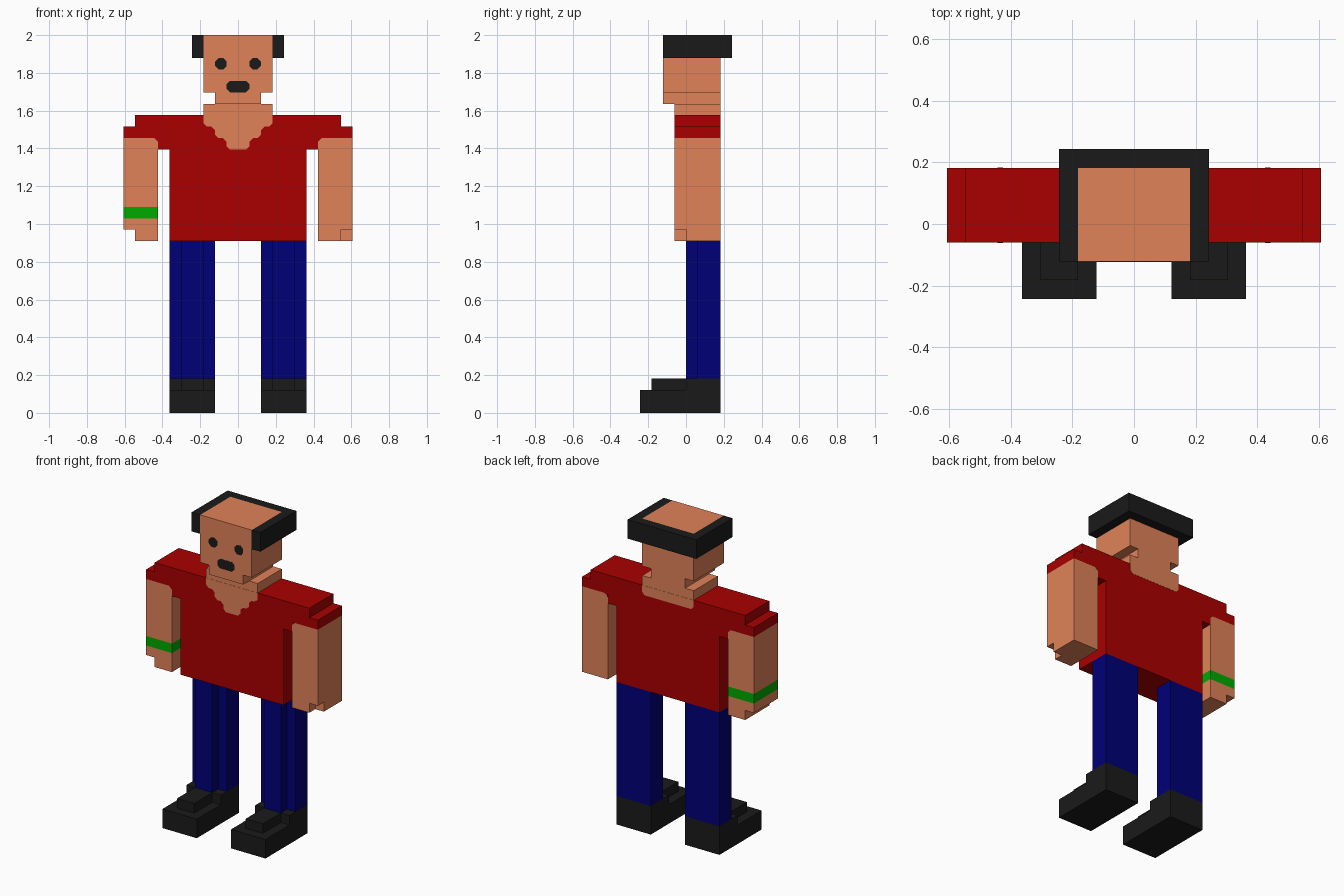
import bpy, bmesh

if "Cube" in bpy.data.objects:
    bpy.data.objects.remove(bpy.data.objects["Cube"], do_unlink=True)

U = 2 / 33          # one building block
THIN = 0.02         # plate thickness in blocks


def material(name, rgb):
    m = bpy.data.materials.new(name)
    m.use_nodes = True
    m.diffuse_color = (*rgb, 1)
    m.node_tree.nodes["Principled BSDF"].inputs["Base Color"].default_value = (*rgb, 1)
    return m


SKIN = material("skin", (0.745, 0.223, 0.098))
RED = material("shirt red", (0.402, 0.0, 0.0))
BLUE = material("trouser blue", (0.0, 0.0, 0.184))
DARK = material("charcoal", (0.0103, 0.0103, 0.0103))
GREEN = material("band green", (0.0, 0.402, 0.0))


def prism(name, mat, axis, outline, lo, hi):
    """Extrude a 2D outline (block units) from lo to hi along the named axis."""
    place = {"x": lambda a, b, t: (t, a, b),
             "y": lambda a, b, t: (a, t, b),
             "z": lambda a, b, t: (a, b, t)}[axis]
    bm = bmesh.new()
    ends = [[bm.verts.new([c * U for c in place(a, b, t)]) for a, b in outline]
            for t in (lo, hi)]
    n = len(outline)
    bm.faces.new(ends[0])
    bm.faces.new(ends[1])
    for i in range(n):
        j = (i + 1) % n
        bm.faces.new((ends[0][i], ends[0][j], ends[1][j], ends[1][i]))
    bmesh.ops.recalc_face_normals(bm, faces=bm.faces)
    me = bpy.data.meshes.new(name)
    bm.to_mesh(me)
    bm.free()
    me.materials.append(mat)
    ob = bpy.data.objects.new(name, me)
    bpy.context.collection.objects.link(ob)
    return ob


def box(name, mat, x0, x1, y0, y1, z0, z1):
    return prism(name, mat, "z", [(x0, y0), (x1, y0), (x1, y1), (x0, y1)], z0, z1)


def mirrored(half):
    """Close a right-half outline with its reflection across x = 0."""
    return half + [(-a, b) for a, b in reversed(half)]


def flip(points, s):
    return [(s * a, b) for a, b in points]


def chamfered(x0, x1, z0, z1, c=0.3):
    return [(x0 + c, z0), (x1 - c, z0), (x1, z0 + c), (x1, z1 - c),
            (x1 - c, z1), (x0 + c, z1), (x0, z1 - c), (x0, z0 + c)]


# Shirt with stepped shoulders
prism("shirt", RED, "y", mirrored([(6, 15), (6, 23), (7, 23), (7, 24), (10, 24),
                                   (10, 25), (9, 25), (9, 26)]), -1, 3)

# Neck and the skin showing in the neckline
box("neck", SKIN, -3, 3, -1, 3, 26, 27)
prism("neckline_front", SKIN, "y", mirrored([
    (0.7, 23), (1, 23.3), (1, 23.7), (1.3, 24), (1.7, 24), (2, 24.3), (2, 24.7),
    (2.3, 25), (2.7, 25), (3, 25.3), (3, 26)]), -1 - THIN, -1)
prism("neckline_back", SKIN, "y", mirrored([(2.7, 25), (3, 25.3), (3, 26)]), 3, 3 + THIN)

# Head with narrower chin
prism("head", SKIN, "y", mirrored([(2, 27), (2, 28), (3, 28), (3, 33)]), -2, 3)
prism("mouth", DARK, "y", chamfered(-1, 1, 28, 29), -2 - THIN, -2)

# Hair wrapping the sides and back of the head
prism("hair", DARK, "z", mirrored([(3, 3), (3, -2), (4, -2), (4, 4)]), 31, 33)

for s, side in ((1, "left_"), (-1, "right_")):
    def part(name, mat, x0, x1, *rest):
        return box(side + name, mat, *sorted((s * x0, s * x1)), *rest)

    # Eye
    prism(side + "eye", DARK, "y", flip(chamfered(1, 2, 30, 31), s), -2 - THIN, -2)

    # Arm, wrist and rounded sleeve edge
    part("arm", SKIN, 7, 10, -1, 3, 18, 24)
    part("wrist", GREEN if s < 0 else SKIN, 7, 10, -1, 3, 17, 18)
    part("hand", SKIN, 7, 10, -1, 3, 16, 17)
    for where, y in (("front", -1 - THIN), ("back", 3)):
        prism(side + "sleeve_edge_" + where, RED, "y",
              flip([(7, 24), (7.3, 24), (7, 23.7)], s), y, y + THIN)

    # Trouser leg with raised front strip
    prism(side + "leg", BLUE, "z", flip([(2, 1), (3, 1), (3, 0), (5, 0), (5, 1),
                                         (6, 1), (6, 3), (2, 3)], s), 3, 15)

    # Shoe: sole with heel, then the tongue on top
    prism(side + "shoe", DARK, "x", [(-4, 0), (3, 0), (3, 3), (0, 3), (0, 2), (-4, 2)],
          *sorted((2 * s, 6 * s)))
    part("shoe_tongue", DARK, 3, 5, -3, 0, 2, 3)

# Fingers: the two hands end differently
prism("left_fingers", SKIN, "z", [(7, -1), (9, -1), (9, 0), (10, 0), (10, 3), (7, 3)], 15, 16)
box("right_fingers", SKIN, -9, -7, -1, 3, 15, 16)
